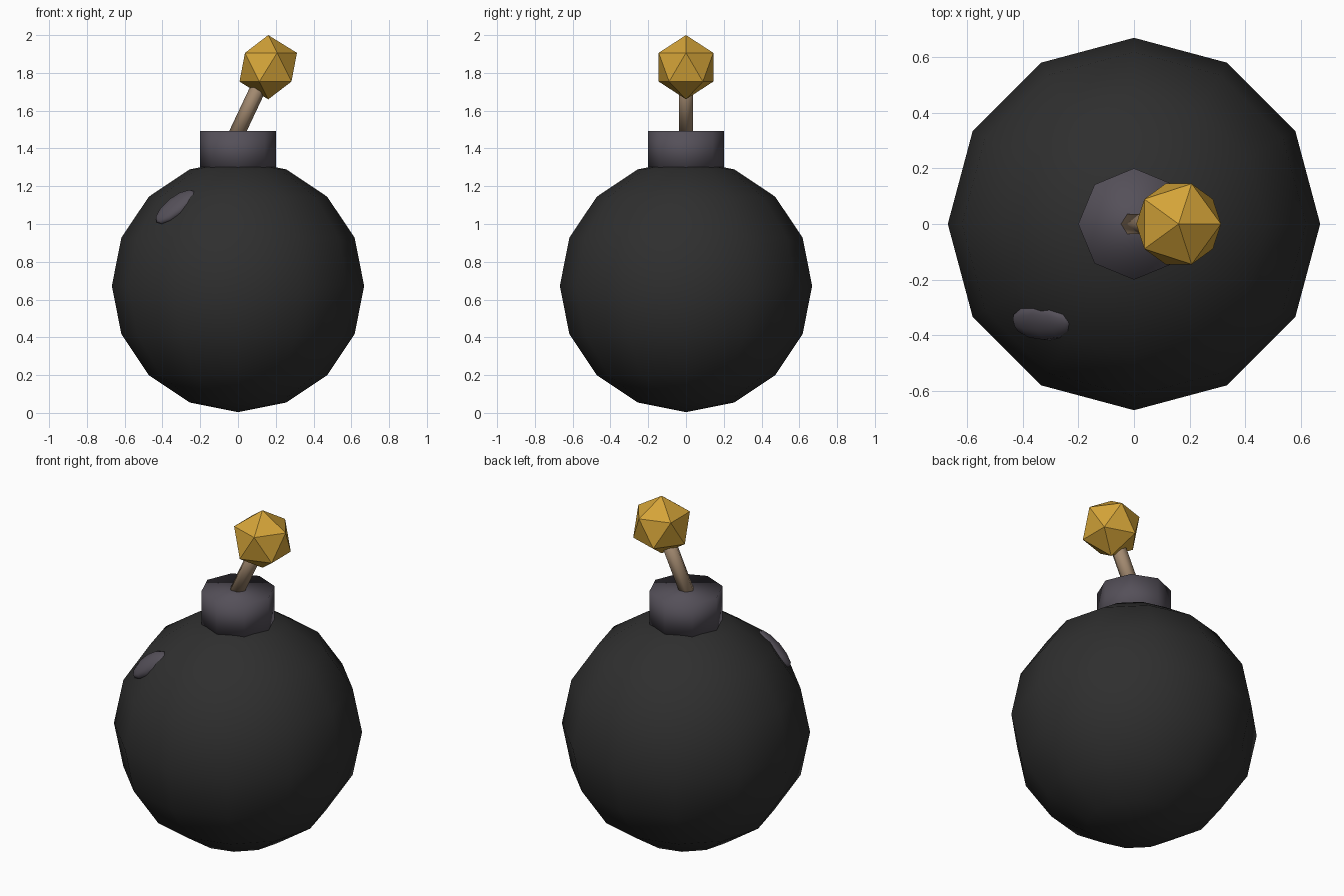
import bpy, math
from mathutils import Vector, Matrix

if "Cube" in bpy.data.objects:
    bpy.data.objects.remove(bpy.data.objects["Cube"])


def material(name, rgb):
    m = bpy.data.materials.new(name)
    m.diffuse_color = (*rgb, 1)
    m.use_nodes = True
    m.node_tree.nodes["Principled BSDF"].inputs["Base Color"].default_value = m.diffuse_color
    return m


def finish(name, mat, smooth=True):
    ob = bpy.context.object
    ob.name = name
    ob.data.materials.append(mat)
    for p in ob.data.polygons:
        p.use_smooth = smooth
    return ob


black = material("charcoal black", (0.028, 0.028, 0.028))
grey = material("purple grey", (0.09, 0.08, 0.10))
tan = material("fuse tan", (0.36, 0.25, 0.16))
gold = material("spark gold", (0.66, 0.37, 0.04))

CENTRE = Vector((0, 0, 0.672))

# Round body
bpy.ops.mesh.primitive_uv_sphere_add(segments=12, ring_count=8, radius=0.668, location=CENTRE)
finish("body", black)

# Octagonal neck
bpy.ops.mesh.primitive_cylinder_add(vertices=8, radius=0.2, depth=0.21, location=(0, 0, 1.387))
finish("neck", grey)

# Leaning fuse from inside the neck into the spark
start, end = Vector((-0.02, 0, 1.45)), Vector((0.15, 0, 1.81))
lean = (end - start).to_track_quat('Z', 'Y').to_euler()
bpy.ops.mesh.primitive_cylinder_add(vertices=6, radius=0.042, depth=(end - start).length,
                                    location=(start + end) / 2, rotation=lean)
finish("fuse", tan)

# Faceted spark
bpy.ops.mesh.primitive_ico_sphere_add(subdivisions=1, radius=0.17, location=(0.16, 0, 1.83))
finish("spark", gold, smooth=False)

# Flattened glint set into the upper front left of the body
spot = Vector((-0.33, -0.355, 1.09))
out = (spot - CENTRE).normalized()
along = Vector((0.673, -0.1, 0.735))
along = (along - out * along.dot(out)).normalized()
across = out.cross(along)
bpy.ops.mesh.primitive_uv_sphere_add(segments=8, ring_count=6, radius=1)
glint = finish("glint", grey)
turn = Matrix((across, out, along)).transposed().to_4x4()
glint.matrix_world = Matrix.Translation(spot) @ turn @ Matrix.Diagonal((0.075, 0.04, 0.13, 1))
